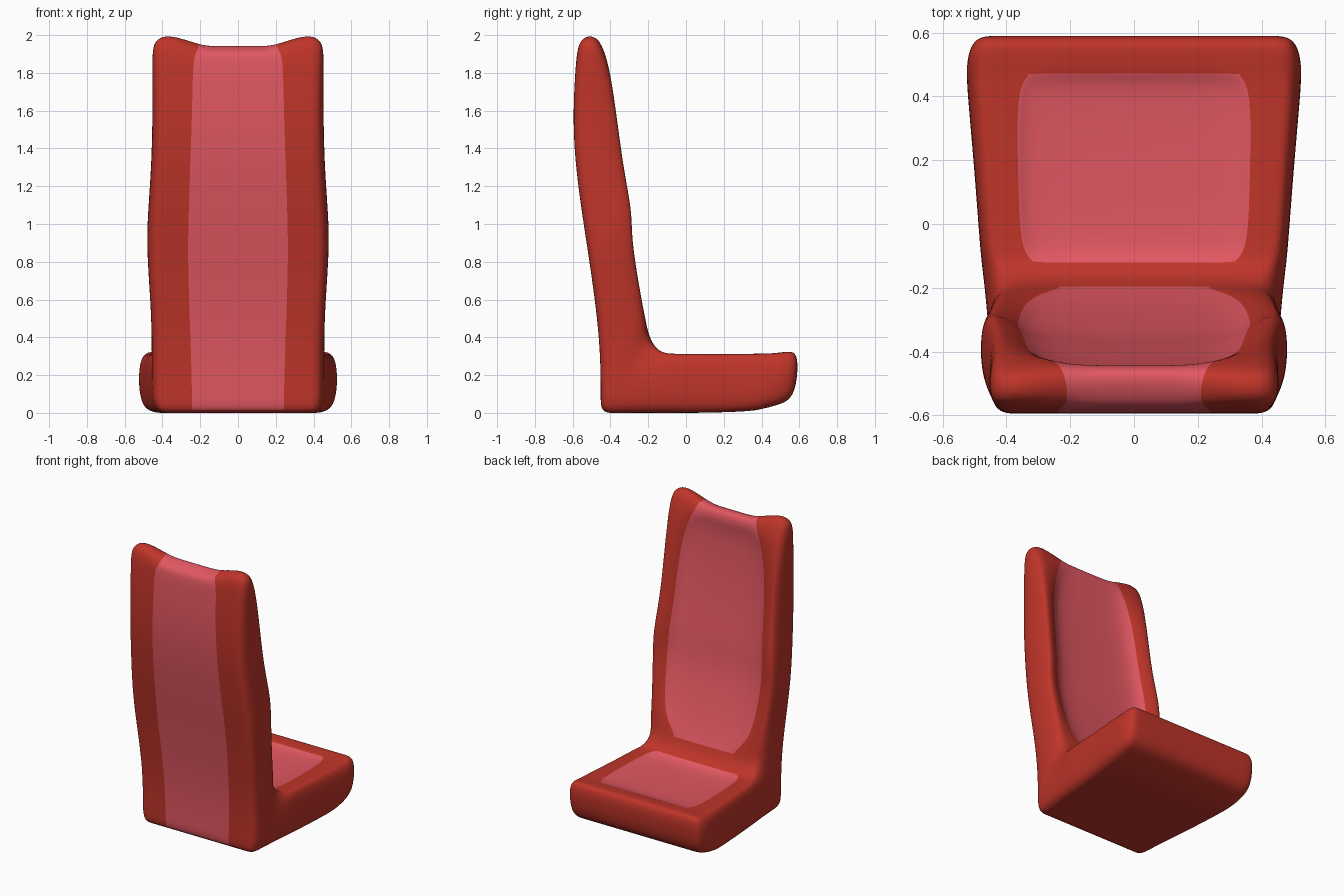
import bpy, bmesh
from mathutils import Vector

if "Cube" in bpy.data.objects:
    bpy.data.objects.remove(bpy.data.objects["Cube"])

# Rings along the L-shaped spine, from seat front to top of the backrest:
# upper/front y,z | under/rear y,z | half width | panel half width | panel depth | rear strip half width
RINGS = [
    (.60, .322, .582, .085, .50, .32, 0, .3),
    (.54, .325, .50, .045, .53, .32, 0, .3),
    (.47, .316, .40, .02, .527, .32, 0, .3),
    (.43, .314, .34, .008, .523, .365, .025, .3),
    (.15, .31, .10, 0, .50, .36, .025, .28),
    (-.08, .312, -.10, 0, .485, .355, .025, .26),
    (-.12, .318, -.22, 0, .475, .31, 0, .24),
    (-.165, .345, -.36, 0, .465, .25, 0, .24),
    (-.197, .41, -.455, -.003, .46, .19, 0, .24),
    (-.213, .50, -.45, .10, .46, .295, .025, .24),
    (-.24, .65, -.455, .40, .46, .35, .055, .25),
    (-.283, .93, -.51, .80, .487, .365, .085, .265),
    (-.276, 1.06, -.55, 1.05, .48, .36, .095, .26),
    (-.325, 1.30, -.59, 1.35, .46, .34, .09, .25),
    (-.363, 1.60, -.598, 1.60, .455, .33, .08, .24),
    (-.395, 1.80, -.585, 1.82, .457, .28, .06, .235),
    (-.422, 1.90, -.578, 1.91, .457, .235, .015, .225),
    (-.472, 2.018, -.555, 2.012, .445, .20, 0, .185),
]
SEAT_PANEL, BACK_PANEL, LAST = range(2, 6), range(8, 17), len(RINGS) - 1
COLS = range(-4, 5)


def material(name, color):
    m = bpy.data.materials.new(name)
    m.diffuse_color = (*color, 1)
    m.use_nodes = True
    m.node_tree.nodes["Principled BSDF"].inputs["Base Color"].default_value = m.diffuse_color
    return m


def ring_points(i):
    """Front row and rear row of one ring, each 9 points across."""
    ay, az, by, bz, w, p, d, s = RINGS[i]
    a, b = Vector((0, ay, az)), Vector((0, by, bz))
    inward = (b - a).normalized()
    back = i >= 8
    peak = .72 if i == LAST else .58
    front_x = (0, p - (.06 if back else .035), p, p + peak * (w - p), w)
    rear_x = (0, s * .55, s, s + peak * (w - s), w)
    depth = (d, d, d * .45 if back else 0, 0, .015 if back and i < LAST else 0)
    dip = {LAST: (.06, .06, .055, 0, .045), LAST - 1: (.02, .02, .015, 0, 0)}.get(i, (0,) * 5)
    front, rear = [], []
    for c in COLS:
        k, sign = abs(c), (1 if c > 0 else -1)
        # the middle of the top edge crests towards the front
        crest = i == LAST and k <= 2
        drop = Vector((0, 0, -dip[k]))
        forward = Vector((0, .012 if crest else 0, 0))
        slope = Vector((0, 0, -.03 if crest else 0))
        front.append(a + inward * depth[k] + drop + forward + Vector((sign * front_x[k], 0, 0)))
        rear.append(b + drop + slope + Vector((sign * rear_x[k], 0, 0)))
    return front, rear


# Upholstered seat and backrest: one smooth shell with inlaid panels
bm = bmesh.new()
rows = [[[bm.verts.new(co) for co in row] for row in ring_points(i)] for i in range(len(RINGS))]


def quad(verts, pink):
    bm.faces.new(verts).material_index = int(pink)


for i in range(LAST):
    (f0, r0), (f1, r1) = rows[i], rows[i + 1]
    for c in range(8):
        middle = 2 <= c <= 5
        quad((f0[c], f0[c + 1], f1[c + 1], f1[c]), middle and (i in SEAT_PANEL or i in BACK_PANEL))
        quad((r0[c], r1[c], r1[c + 1], r0[c + 1]), middle and i in BACK_PANEL)
    for c in (0, 8):
        quad((f0[c], f1[c], r1[c], r0[c]), False)
# End caps: seat nose and top of the backrest
for i in (0, LAST):
    f, r = rows[i]
    for c in range(8):
        quad((f[c], f[c + 1], r[c + 1], r[c]), i == LAST and 2 <= c <= 5)
bmesh.ops.recalc_face_normals(bm, faces=bm.faces)

# Firmer seam around the seat cushion panel
crease = bm.edges.layers.float.new("crease_edge")
for e in bm.edges:
    mats = {f.material_index for f in e.link_faces}
    if len(mats) == 2 and all(v.co.z < .33 and v.co.y > -.15 for v in e.verts):
        e[crease] = .35

mesh = bpy.data.meshes.new("seat")
bm.to_mesh(mesh)
bm.free()
mesh.materials.append(material("red_upholstery", (.52, .035, .022)))
mesh.materials.append(material("pink_panel", (.75, .095, .12)))
mesh.polygons.foreach_set("use_smooth", [True] * len(mesh.polygons))
seat = bpy.data.objects.new("seat", mesh)
bpy.context.collection.objects.link(seat)
sub = seat.modifiers.new("smooth", "SUBSURF")
sub.levels = sub.render_levels = 3
